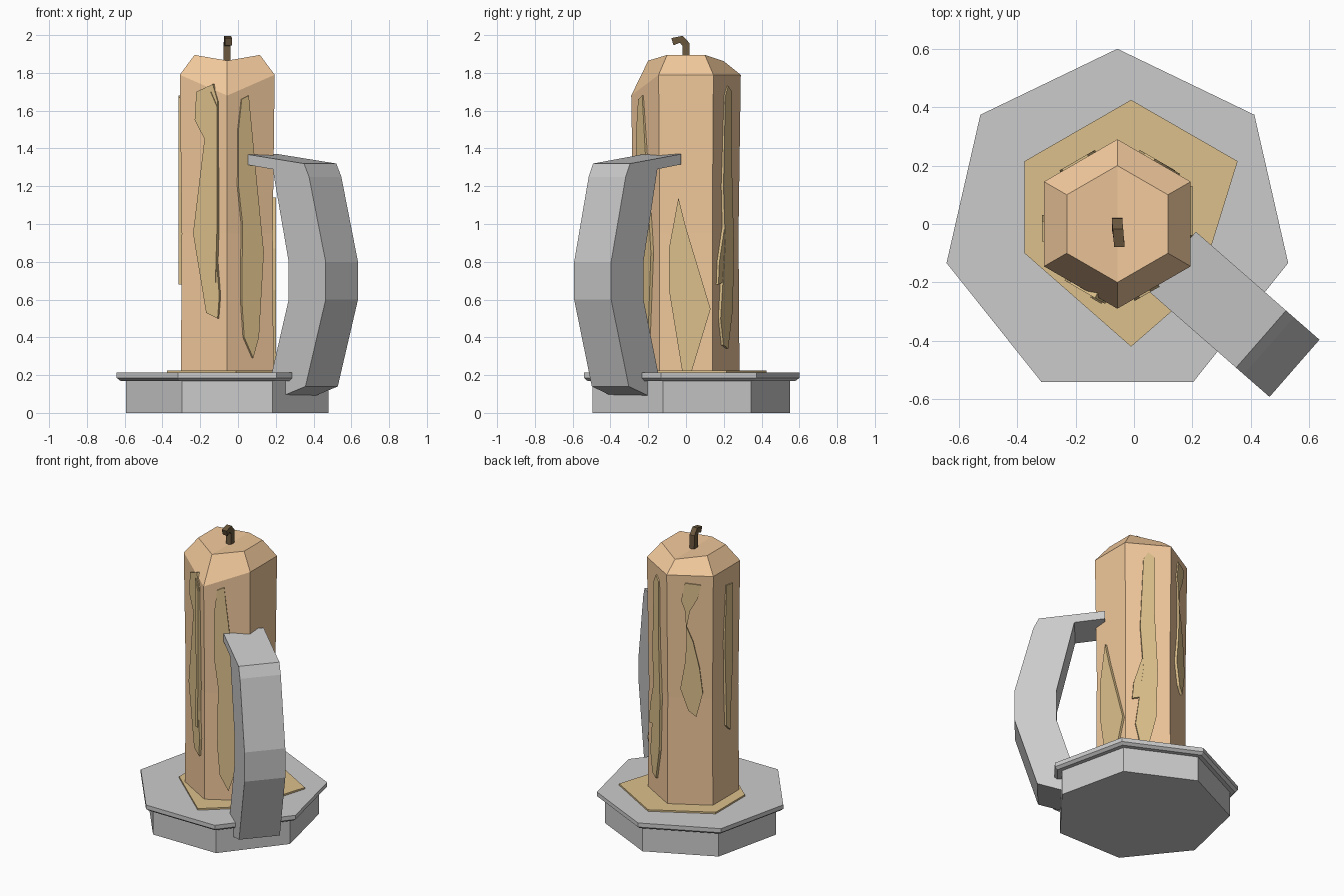
import bpy, bmesh
from math import sin, cos, radians, pi
from mathutils import Vector

CX = -0.057  # axis of candle and base


def material(name, rgb):
    m = bpy.data.materials.new(name)
    m.diffuse_color = (*rgb, 1)
    return m


WAX = material("wax", (0.88, 0.58, 0.33))
DRIP = material("drip_wax", (0.72, 0.53, 0.26))
BLACK = material("charred", (0.15, 0.10, 0.05))


def loft(name, rings, mat=None, cap_top=True):
    """Skin a list of equal-length point rings and cap the ends."""
    bm = bmesh.new()
    vs = [[bm.verts.new(p) for p in r] for r in rings]
    n = len(vs[0])
    for a, b in zip(vs, vs[1:]):
        for i in range(n):
            j = (i + 1) % n
            bm.faces.new((a[i], a[j], b[j], b[i]))
    bm.faces.new(vs[0][::-1])
    if cap_top:
        bm.faces.new(vs[-1])
    else:  # crown folded along the line from vertex 0 to its opposite
        h = n // 2
        bm.faces.new(vs[-1][:h + 1])
        bm.faces.new(vs[-1][h:] + vs[-1][:1])
    bmesh.ops.recalc_face_normals(bm, faces=bm.faces)
    me = bpy.data.meshes.new(name)
    bm.to_mesh(me)
    bm.free()
    ob = bpy.data.objects.new(name, me)
    bpy.context.collection.objects.link(ob)
    if mat:
        me.materials.append(mat)
    return ob


def ring(n, r, z, start=90):
    zs = z if isinstance(z, (list, tuple)) else [z] * n
    return [(CX + r * cos(radians(start) + 2 * pi * i / n),
             r * sin(radians(start) + 2 * pi * i / n), zs[i]) for i in range(n)]


# Seven-sided dish with a lip
loft("base_dish", [ring(7, r, z) for r, z in
                   [(0.55, 0), (0.55, 0.17), (0.58, 0.17), (0.60, 0.185), (0.60, 0.213)]])

# Melted wax pool
pool = [(-0.01, 0.425), (-0.375, 0.215), (-0.375, -0.10),
        (-0.01, -0.42), (0.22, -0.22), (0.355, 0.215)]
loft("wax_pool", [[(x, y, z) for x, y in pool] for z in (0.205, 0.224)], WAX).data.materials[0] = DRIP

# Six-sided candle, starting at the back corner; the front shoulder has melted lower
loft("candle", [ring(6, 0.283, 0.21), ring(6, 0.278, 0.95),
                ring(6, 0.29, [1.79, 1.79, 1.79, 1.68, 1.79, 1.79]),
                ring(6, 0.20, [1.862, 1.895, 1.895, 1.865, 1.895, 1.895])],
     WAX, cap_top=False)

# Bent square wick
path = [Vector(p) for p in [(-0.058, 0, 1.85), (-0.058, 0, 1.95),
                            (-0.055, -0.025, 1.978), (-0.05, -0.072, 1.965)]]
norms = [(0, 1, 0), (0, 0.92, 0.38), (0, 0.38, 0.92), (0, -0.3, 0.95)]
rings = []
for p, nv in zip(path, norms):
    a, b = Vector((0.018, 0, 0)), Vector(nv) * 0.02
    rings.append([p + a + b, p - a + b, p - a - b, p + a - b])
loft("wick", rings, BLACK)

# Handle: side profile (distance from axis, height) given a width
profile = [(0.22, 1.37), (0.63, 1.32), (0.665, 1.25), (0.782, 0.80), (0.782, 0.60),
           (0.64, 0.14), (0.48, 0.09), (0.38, 0.09), (0.40, 0.20),
           (0.522, 0.60), (0.522, 0.80), (0.41, 1.29), (0.22, 1.315)]
d, side = Vector((0.753, -0.658, 0)), Vector((0.658, 0.753, 0))
loft("handle", [[Vector((CX, 0, z)) + d * r + side * w for r, z in profile]
                for w in (-0.103, 0.157)])


# Wax runs: outlines (across, height) laid on the candle's faces
def drip(name, angle, outline, out=0.258):
    a = radians(angle)
    n, t = Vector((cos(a), sin(a), 0)), Vector((-sin(a), cos(a), 0))
    loft(name, [[Vector((CX, 0, z)) + n * o + t * u for u, z in outline]
                for o in (0.225, out)], DRIP)


front_left = [(-0.04, 1.70), (0.06, 1.74), (0.09, 1.65), (0.09, 1.2), (0.07, 0.95),
              (0.10, 0.62), (0.09, 0.50), (0.02, 0.53), (-0.06, 0.95), (0.01, 1.45),
              (-0.05, 1.55)]
front_right = [(-0.06, 1.66), (-0.017, 1.68), (0.035, 1.2), (0.075, 0.85), (0.045, 0.40),
               (0.01, 0.29), (-0.045, 0.40), (-0.06, 0.60), (-0.055, 1.0), (-0.08, 1.2),
               (-0.08, 1.5)]
right = [(-0.04, 1.14), (0.0, 0.98), (0.13, 0.55), (0.03, 0.22), (-0.02, 0.22),
         (-0.09, 0.65), (-0.09, 0.87)]
back_right = [(-0.03, 1.68), (0.0, 1.73), (0.04, 1.70), (0.04, 1.3), (0.06, 0.9), (0.05, 0.55),
              (0.0, 0.34), (-0.05, 0.36), (-0.08, 0.50), (-0.03, 0.9), (-0.05, 1.2)]
back_left = [(-0.03, 1.74), (0.07, 1.73), (0.05, 1.64), (0.0, 1.55), (-0.02, 1.44),
             (0.02, 1.34), (0.06, 1.16), (0.08, 0.99), (0.04, 0.83), (-0.01, 0.87),
             (-0.06, 1.02), (-0.03, 1.2), (-0.02, 1.36), (-0.03, 1.55), (-0.055, 1.62)]
left = [(-0.01, 1.68), (0.06, 1.67), (0.06, 1.2), (0.04, 0.9), (0.03, 0.68),
        (-0.01, 0.72), (-0.02, 1.0), (-0.03, 1.3)]
for name, ang, pts in [("front_left", 240, front_left), ("front_right", 300, front_right),
                       ("right", 0, right), ("back_right", 60, back_right),
                       ("back_left", 120, back_left), ("left", 180, left)]:
    drip("wax_run_" + name, ang, pts)
drip("wax_run_front_strip", 240, [(0.05, 1.70), (0.09, 1.62), (0.09, 1.0), (0.08, 0.69), (0.045, 0.69), (0.06, 1.0)], 0.264)
drip("wax_run_back_strip", 60, [(-0.03, 1.0), (-0.02, 0.7), (-0.10, 0.68), (-0.09, 0.8)], 0.256)
